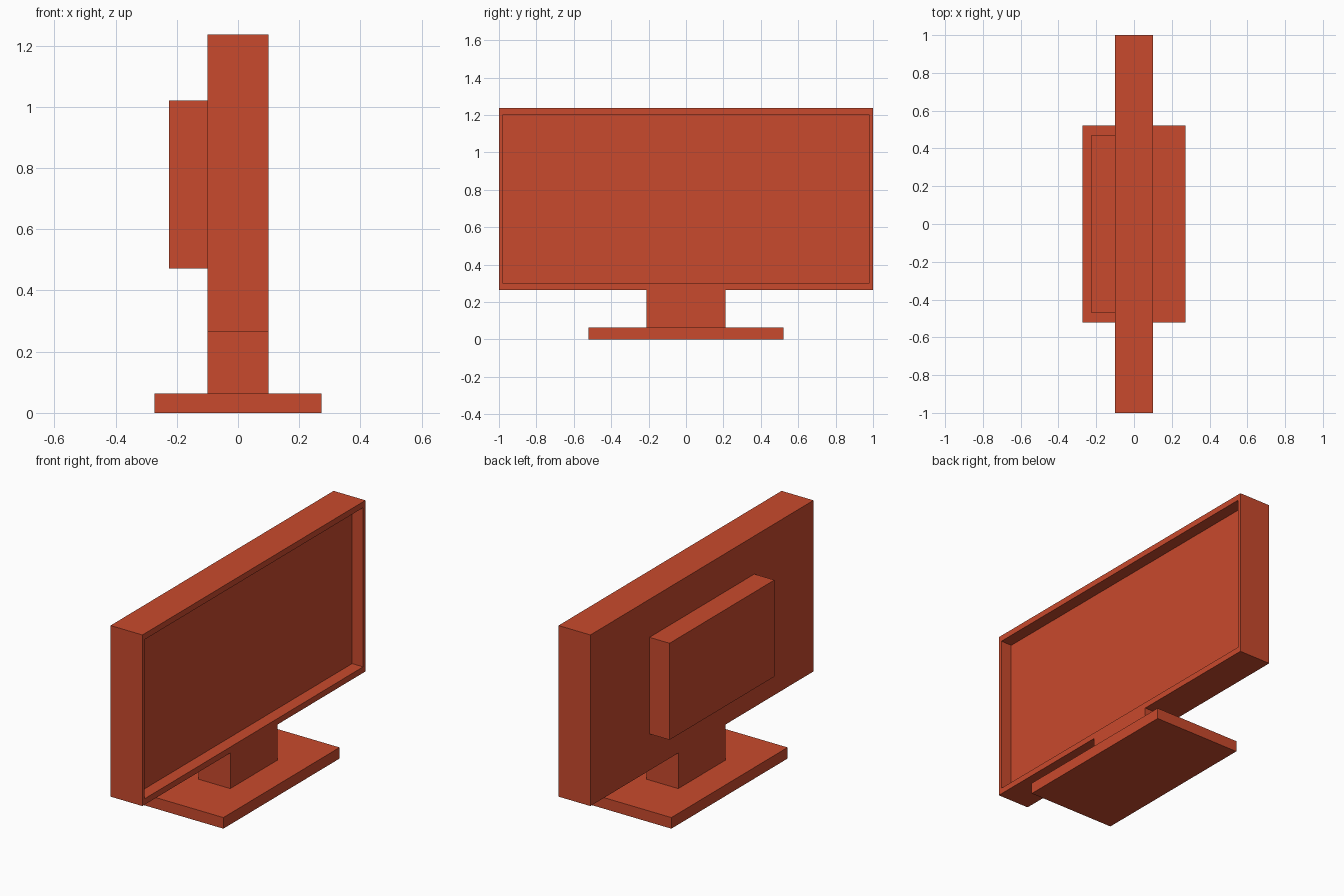
import bpy
import bmesh
from mathutils import Vector

cube = bpy.data.objects.get("Cube")
if cube:
    bpy.data.objects.remove(cube, do_unlink=True)

# Single flat colour
colour = (0.584, 0.068, 0.026, 1.0)
red = bpy.data.materials.new("brick red")
red.diffuse_color = colour
red.use_nodes = True
red.node_tree.nodes["Principled BSDF"].inputs["Base Color"].default_value = colour


def box(name, low, high, recess=None):
    """Box between two corners; recess = (side border, bottom/top border, depth) on the +x face."""
    low, high = Vector(low), Vector(high)
    bm = bmesh.new()
    bmesh.ops.create_cube(bm, size=1)
    for v in bm.verts:
        v.co = (low + high) / 2 + v.co * (high - low)
    if recess:
        side, rim, depth = recess
        face = max(bm.faces, key=lambda f: f.normal.x)
        centre = face.calc_center_median()
        # Rim, lying flush with the front
        bmesh.ops.inset_region(bm, faces=[face], thickness=rim)
        for v in face.verts:
            v.co.y += (rim - side) * (1 if v.co.y > centre.y else -1)
        # Walls and sunken panel
        bmesh.ops.inset_region(bm, faces=[face], thickness=0)
        for v in face.verts:
            v.co.x -= depth
    mesh = bpy.data.meshes.new(name)
    bm.normal_update()
    bm.to_mesh(mesh)
    bm.free()
    mesh.materials.append(red)
    obj = bpy.data.objects.new(name, mesh)
    bpy.context.collection.objects.link(obj)
    return obj


# Stand
box("base_plate", (-0.273, -0.521, 0), (0.273, 0.521, 0.063))
box("stand_neck", (-0.1, -0.212, 0.063), (0.1, 0.212, 0.265))

# Display with sunken screen, and the housing behind it
box("display_body", (-0.1, -1, 0.265), (0.1, 1, 1.236), recess=(0.035, 0.048, 0.069))
box("rear_housing", (-0.226, -0.47, 0.472), (-0.1, 0.47, 1.02))
